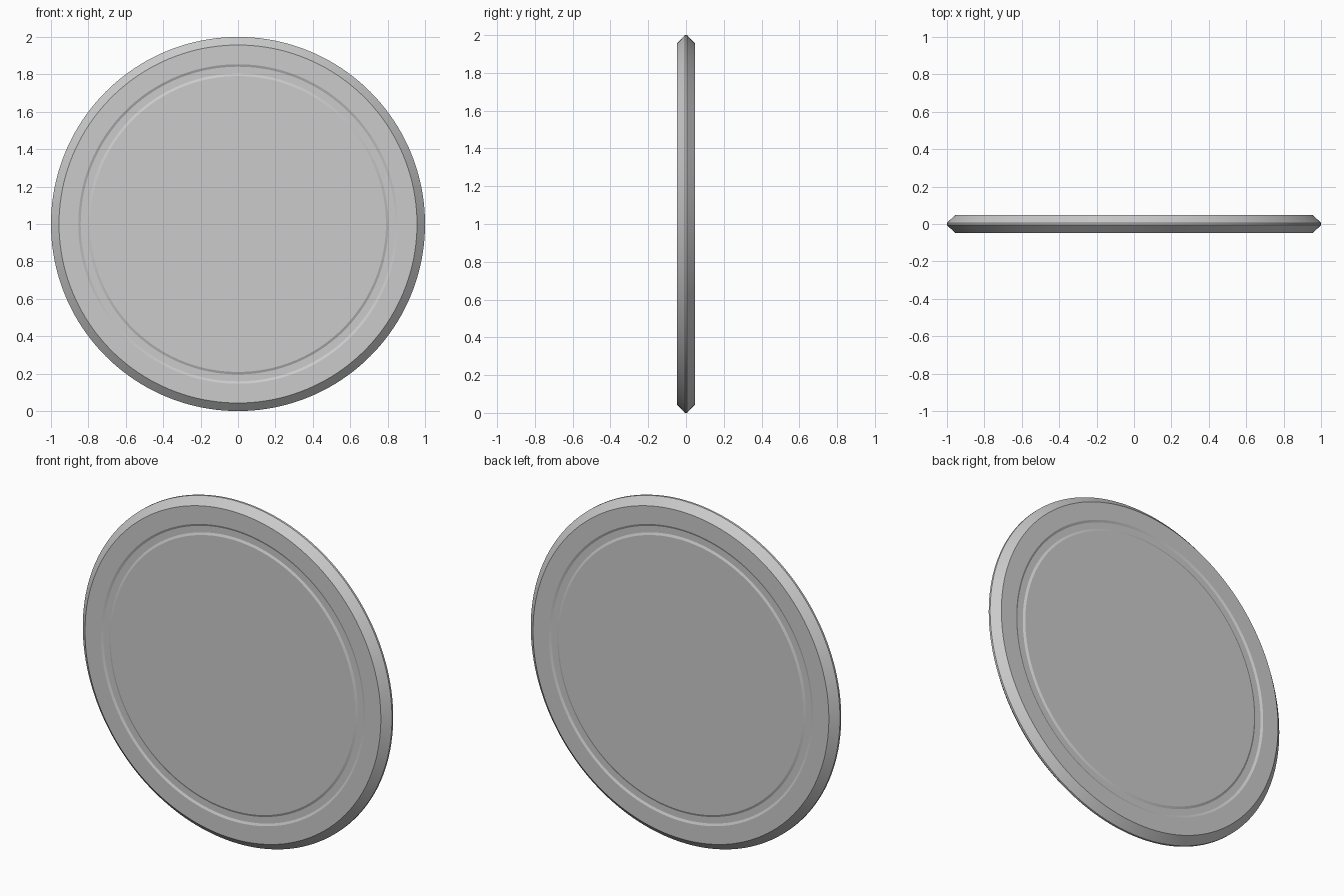
import bpy, bmesh, math
from mathutils import Matrix, Vector

if "Cube" in bpy.data.objects:
    bpy.data.objects.remove(bpy.data.objects["Cube"])

SEGMENTS = 160

# Half cross-section (radius, half thickness): face, shallow ring groove, chamfer, thin rim
half = [(0.0, 0.047), (0.791, 0.047), (0.804, 0.041), (0.841, 0.041),
        (0.854, 0.047), (0.957, 0.047), (1.0, 0.006)]
profile = [(r, -y) for r, y in half] + [(r, y) for r, y in reversed(half)]

# Disc: lathe the profile around the y axis
bm = bmesh.new()
verts = [bm.verts.new((r, y, 0)) for r, y in profile]
edges = [bm.edges.new(pair) for pair in zip(verts, verts[1:])]
bmesh.ops.spin(bm, geom=verts + edges, cent=(0, 0, 0), axis=(0, 1, 0),
               angle=math.tau, steps=SEGMENTS, use_duplicate=False)
bmesh.ops.remove_doubles(bm, verts=bm.verts, dist=1e-5)
bmesh.ops.recalc_face_normals(bm, faces=bm.faces)
bmesh.ops.translate(bm, verts=bm.verts, vec=(0, 0, 1))
mesh = bpy.data.meshes.new("grooved_disc")
bm.to_mesh(mesh)
bm.free()

disc = bpy.data.objects.new("grooved_disc", mesh)
bpy.context.collection.objects.link(disc)
bpy.context.view_layer.objects.active = disc
disc.select_set(True)
bpy.ops.object.shade_smooth_by_angle(angle=math.radians(20))
